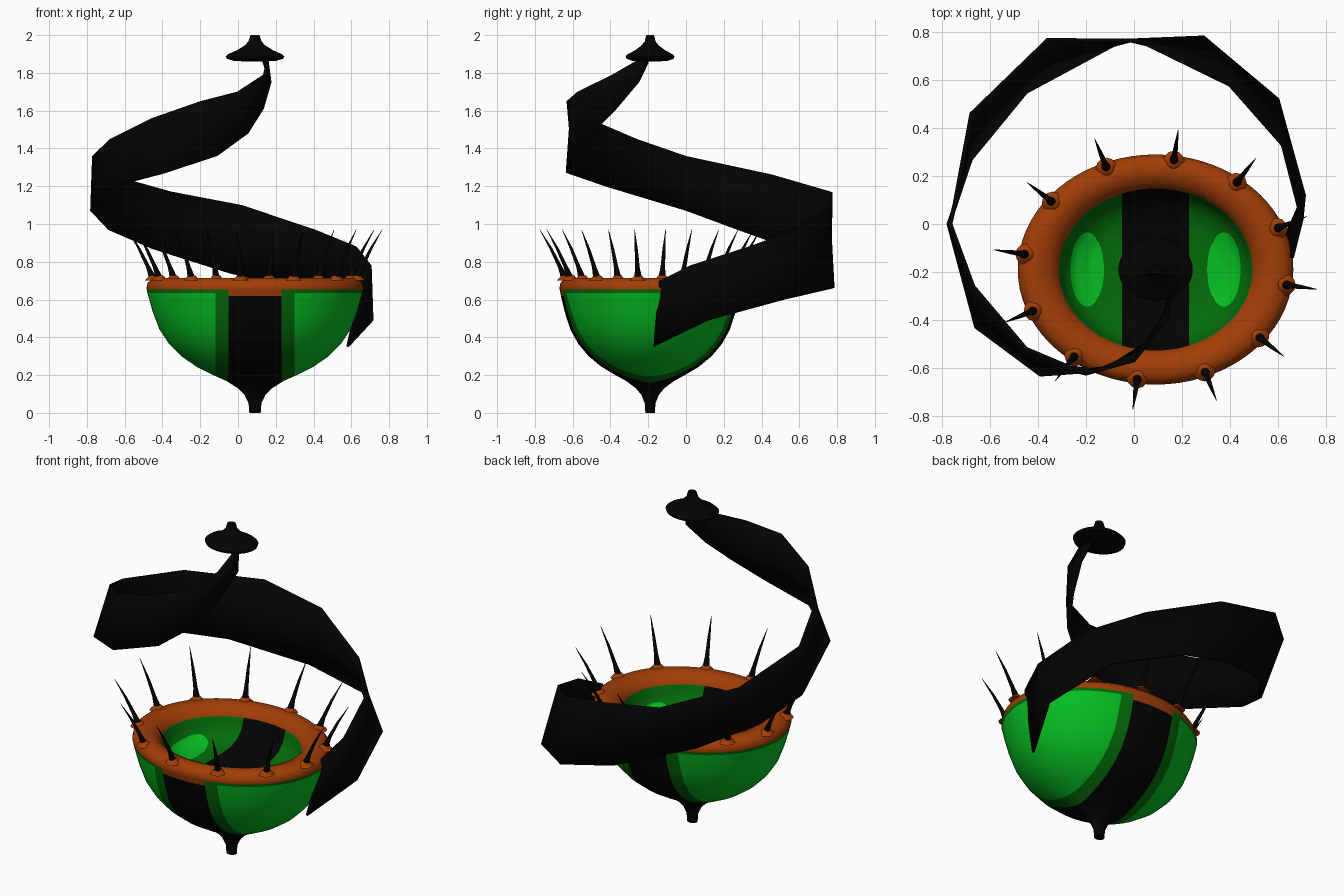
import bpy, bmesh, math
from mathutils import Vector

cube = bpy.data.objects.get("Cube")
if cube:
    bpy.data.objects.remove(cube, do_unlink=True)

CX, CY, SQUASH = 0.09, -0.19, 0.835


def make_material(name, rgb):
    mat = bpy.data.materials.new(name)
    mat.use_nodes = True
    mat.diffuse_color = (*rgb, 1)
    for node in mat.node_tree.nodes:
        if node.type == 'BSDF_PRINCIPLED':
            node.inputs["Base Color"].default_value = (*rgb, 1)
    return mat


BLACK = make_material("black", (0.001, 0.001, 0.001))
ORANGE = make_material("burnt orange", (0.36, 0.047, 0.002))
BRIGHT = make_material("bright green", (0.002, 0.52, 0.016))
DARK = make_material("dark green", (0.001, 0.15, 0.003))


def finish(name, bm, mats, angle=50):
    bmesh.ops.recalc_face_normals(bm, faces=bm.faces)
    mesh = bpy.data.meshes.new(name)
    bm.to_mesh(mesh)
    bm.free()
    obj = bpy.data.objects.new(name, mesh)
    bpy.context.collection.objects.link(obj)
    for mat in mats:
        mesh.materials.append(mat)
    bpy.ops.object.select_all(action='DESELECT')
    obj.select_set(True)
    bpy.context.view_layer.objects.active = obj
    bpy.ops.object.shade_smooth_by_angle(angle=math.radians(angle))
    return obj


def skin(bm, rings, closed=True):
    """Bridge successive rows of points with quads."""
    rows = [[bm.verts.new(p) for p in ring] for ring in rings]
    for a, b in zip(rows, rows[1:]):
        count = len(a)
        for i in range(count if closed else count - 1):
            j = (i + 1) % count
            bm.faces.new((a[i], a[j], b[j], b[i]))
    return rows


def ellipse(r, z, segments=72):
    return [(CX + r * math.cos(2 * math.pi * i / segments),
             CY + SQUASH * r * math.sin(2 * math.pi * i / segments), z)
            for i in range(segments)]


def lathe(profile):
    bm = bmesh.new()
    rows = skin(bm, [ellipse(r, z) for r, z in profile])
    bm.faces.new(rows[0])
    bm.faces.new(rows[-1])
    return bm


# Bowl: outer wall, rolled rim and shallow inner floor in one profile
outer = [(0.03, 0), (0.034, 0.05), (0.055, 0.095), (0.09, 0.13), (0.15, 0.168),
         (0.22, 0.2), (0.31, 0.245), (0.39, 0.3), (0.455, 0.365), (0.505, 0.44),
         (0.54, 0.53), (0.563, 0.61), (0.575, 0.66), (0.568, 0.69), (0.535, 0.715),
         (0.48, 0.715), (0.43, 0.695)]
floor = [(0.405, 0.66), (0.38, 0.6), (0.34, 0.56), (0.28, 0.535),
         (0.2, 0.525), (0.14, 0.525), (0.12, 0.505), (0.03, 0.49)]
bm = lathe(outer + floor)
cuts = [((CX + s * w, 0, 0), (1, 0, 0)) for w in (0.14, 0.21) for s in (-1, 1)]
cuts += [((0, 0, z), (0, 0, 1)) for z in (0.62, 0.635, 0.652)]
for point, normal in cuts:
    bmesh.ops.bisect_plane(bm, geom=bm.verts[:] + bm.edges[:] + bm.faces[:],
                           plane_co=point, plane_no=normal, dist=1e-5)
for face in bm.faces:
    c = face.calc_center_median()
    side = abs(c.x - CX)
    radius = math.hypot(c.x - CX, (c.y - CY) / SQUASH)
    inside = radius < 0.405 and c.z > 0.45
    stripe = side < 0.14
    if not inside and c.z > (0.62 if stripe else 0.652):
        face.material_index = 1
    elif stripe:
        face.material_index = 0
    elif inside or side < 0.21 or c.z > 0.635:
        face.material_index = 3
    else:
        face.material_index = 2
finish("bowl", bm, [BLACK, ORANGE, BRIGHT, DARK])


# Bright oval patches resting on the inner floor
def floor_height(x, y):
    r = math.hypot(x - CX, (y - CY) / SQUASH)
    for (r1, z1), (r0, z0) in zip(floor, floor[1:]):
        if r0 <= r <= r1:
            return z0 + (z1 - z0) * (r - r0) / (r1 - r0)
    return floor[-1][1]


for name, sign in (("left", 1), ("right", -1)):
    bm = bmesh.new()
    rings = []
    for k in range(1, 7):
        ring = []
        for i in range(32):
            a = 2 * math.pi * i / 32
            x = CX + sign * 0.285 + 0.07 * k / 6 * math.cos(a)
            y = CY + 0.155 * k / 6 * math.sin(a)
            ring.append((x, y, floor_height(x, y) + 0.006))
        rings.append(ring)
    rows = skin(bm, rings)
    bm.faces.new(rows[0])
    finish(name + "_inner_patch", bm, [BRIGHT])

# Spikes around the rim, each on a small raised foot
UP = Vector((0, 0, 1))


def tube(bm, path, radii, sides=12):
    rings = []
    for p, r in zip(path, radii):
        rings.append([p + Vector((r * math.cos(2 * math.pi * i / sides),
                                  r * math.sin(2 * math.pi * i / sides), 0))
                      for i in range(sides)])
    rows = skin(bm, rings)
    bm.faces.new(rows[0])
    bm.faces.new(rows[-1])


spikes, feet = bmesh.new(), bmesh.new()
for n in range(12):
    a = math.radians(30 * n - 8)
    ray = Vector((math.cos(a), math.sin(a), 0))
    base = Vector((CX + 0.545 * ray.x, CY + 0.455 * ray.y, 0.7))
    path = [base + ray * out + UP * up
            for out, up in ((0, 0), (0.008, 0.03), (0.025, 0.07), (0.075, 0.17), (0.135, 0.27))]
    tube(spikes, path, (0.021, 0.018, 0.012, 0.008, 0.001))
    tube(feet, [base, base + UP * 0.015, base + UP * 0.028], (0.045, 0.03, 0.019))
finish("spikes", spikes, [BLACK])
finish("spike_feet", feet, [ORANGE], 80)

# Spiral ribbon: lower edge point and upper edge point of each station
stations = [((0.58, -0.17, 0.35), (0.66, -0.14, 0.7)), ((0.71, 0.12, 0.49), (0.7, 0.02, 0.78)),
            ((0.6, 0.52, 0.6), (0.62, 0.33, 0.88)), ((0.29, 0.78, 0.66), (0.4, 0.58, 0.97)),
            ((-0.05, 0.765, 0.74), (0.02, 0.765, 1.1)), ((-0.45, 0.55, 0.87), (-0.36, 0.77, 1.17)),
            ((-0.68, 0.27, 0.97), (-0.68, 0.46, 1.26)), ((-0.775, 0, 1.07), (-0.765, 0, 1.36)),
            ((-0.66, -0.43, 1.2), (-0.67, -0.26, 1.45)), ((-0.39, -0.63, 1.27), (-0.45, -0.52, 1.56)),
            ((-0.11, -0.6, 1.36), (-0.2, -0.625, 1.65)), ((0.05, -0.5, 1.48), (0, -0.57, 1.7)),
            ((0.13, -0.37, 1.61), (0.14, -0.39, 1.79)), ((0.17, -0.25, 1.75), (0.155, -0.27, 1.86)),
            ((0.14, -0.2, 1.85), (0.13, -0.2, 1.88))]
bm = bmesh.new()
skin(bm, [(low, Vector(low).lerp(Vector(high), 0.5), high) for low, high in stations],
     closed=False)
ribbon = finish("spiral_ribbon", bm, [BLACK])
solid = ribbon.modifiers.new("thickness", 'SOLIDIFY')
solid.thickness = 0.015
solid.offset = 0

# Pointed cap at the top of the ribbon
finish("top_cap", lathe([(0.024, 2), (0.029, 1.985), (0.034, 1.967), (0.055, 1.945),
                         (0.095, 1.92), (0.14, 1.9), (0.155, 1.888), (0.15, 1.875),
                         (0.11, 1.863), (0.03, 1.86)]), [BLACK])
